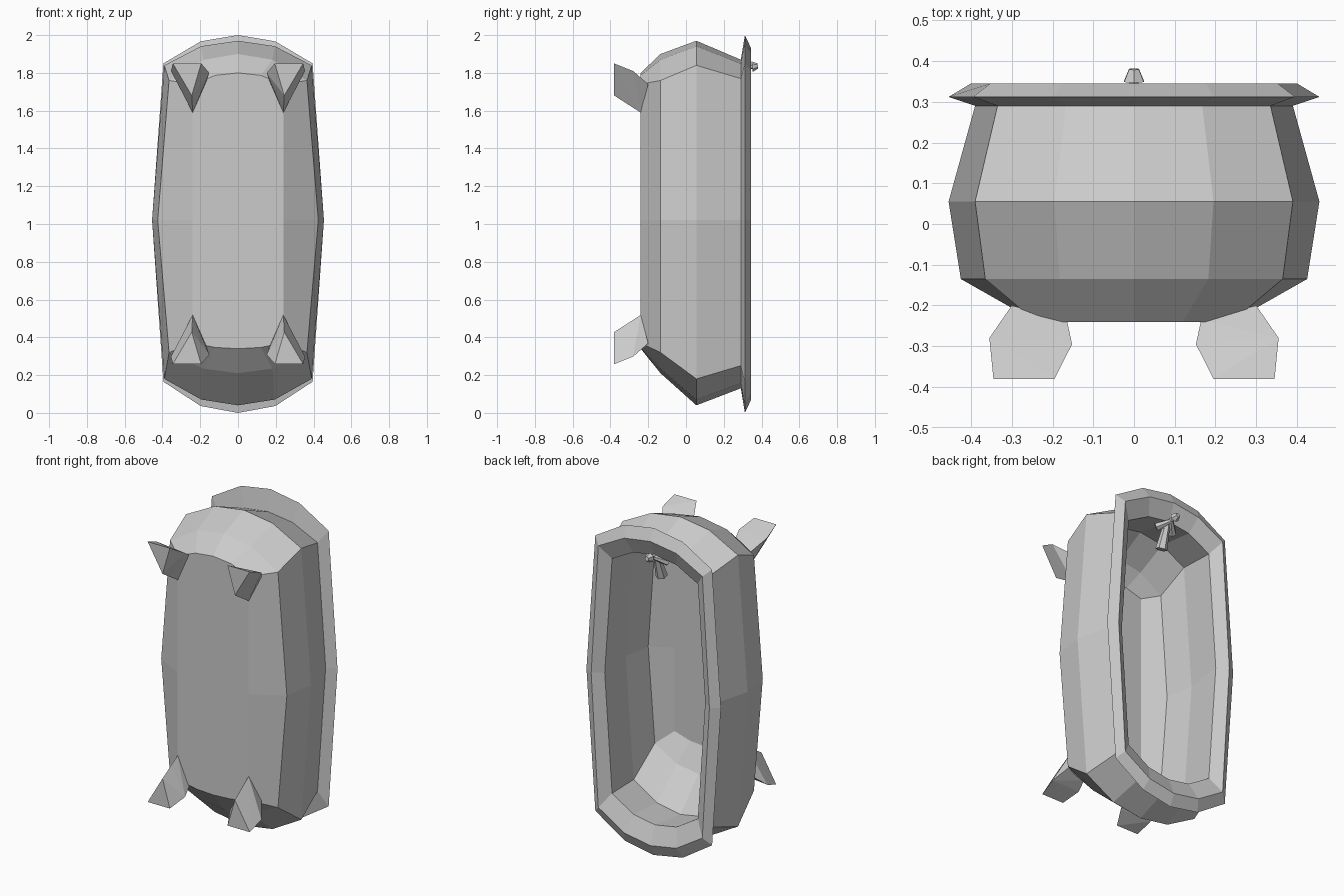
import bpy, bmesh
from mathutils import Vector

if "Cube" in bpy.data.objects:
    bpy.data.objects.remove(bpy.data.objects["Cube"])


def finish(name, bm):
    bmesh.ops.recalc_face_normals(bm, faces=bm.faces)
    me = bpy.data.meshes.new(name)
    bm.to_mesh(me)
    bm.free()
    ob = bpy.data.objects.new(name, me)
    bpy.context.collection.objects.link(ob)
    return ob


def outline(y, mid, corner, top, ctop, cbot, bot):
    # twelve-sided tub outline in the xz plane
    s = corner * 0.5
    half = [(s, top - 0.22 * (top - ctop)), (corner, ctop), (mid, 1.02),
            (corner, cbot), (s, bot + 0.22 * (cbot - bot))]
    pts = [(0, top)] + half + [(0, bot)] + [(-x, z) for x, z in reversed(half)]
    return [Vector((x, y, z)) for x, z in pts]


def loft(name, loops):
    bm = bmesh.new()
    rings = [[bm.verts.new(p) for p in lp] for lp in loops]
    n = len(rings[0])
    for a, b in zip(rings, rings[1:]):
        for i in range(n):
            j = (i + 1) % n
            bm.faces.new((a[i], a[j], b[j], b[i]))
    bm.faces.new(rings[0])
    bm.faces.new(rings[-1])
    return finish(name, bm)


def hull(name, pts):
    bm = bmesh.new()
    for p in pts:
        bm.verts.new(p)
    res = bmesh.ops.convex_hull(bm, input=bm.verts)
    loose = [g for g in res["geom_interior"] if isinstance(g, bmesh.types.BMVert)]
    bmesh.ops.delete(bm, geom=loose, context="VERTS")
    return finish(name, bm)


def rod(name, a, b, r1, r2, sides=6):
    a, b = Vector(a), Vector(b)
    bm = bmesh.new()
    bmesh.ops.create_cone(bm, cap_ends=True, segments=sides, radius1=r1,
                          radius2=r2, depth=(b - a).length)
    q = (b - a).to_track_quat("Z", "Y")
    for v in bm.verts:
        v.co = q @ v.co + (a + b) / 2
    return finish(name, bm)


# tub: outside from floor to rim, then back down the inside
sections = [
    (-0.24, 0.24, 0.24, 1.80, 1.74, 0.37, 0.34),
    (-0.135, 0.425, 0.365, 1.90, 1.76, 0.32, 0.21),
    (0.055, 0.455, 0.39, 1.97, 1.84, 0.18, 0.04),
    (0.29, 0.39, 0.335, 1.87, 1.77, 0.25, 0.13),
    (0.312, 0.455, 0.395, 2.00, 1.85, 0.165, 0.00),
    (0.345, 0.40, 0.352, 1.93, 1.81, 0.21, 0.07),
    (0.30, 0.34, 0.29, 1.83, 1.73, 0.295, 0.18),
    (0.055, 0.37, 0.315, 1.87, 1.76, 0.28, 0.15),
    (-0.12, 0.34, 0.295, 1.77, 1.65, 0.44, 0.33),
    (-0.19, 0.21, 0.21, 1.67, 1.63, 0.51, 0.47),
]
loft("tub", [outline(*s) for s in sections])

# four flared feet, mirrored across both axes
foot = [(0.195, -0.38, 1.85), (0.345, -0.38, 1.85), (0.245, -0.38, 1.68),
        (0.152, -0.295, 1.80), (0.355, -0.28, 1.81), (0.24, -0.30, 1.63),
        (0.165, -0.235, 1.76), (0.30, -0.20, 1.74), (0.24, -0.24, 1.59)]
for sx, side in ((1, "right"), (-1, "left")):
    for up, end in ((True, "upper"), (False, "lower")):
        hull(f"{end}_{side}_foot",
             [(sx * x, y, z if up else 2.108 - z) for x, y, z in foot])

# tap: body, spout, knob and two handles
rod("tap_body", (0, 0.27, 1.85), (0, 0.27, 1.79), 0.035, 0.025)
rod("tap_spout", (0, 0.28, 1.81), (0, 0.235, 1.68), 0.02, 0.034)
rod("tap_stem", (0, 0.27, 1.82), (0, 0.36, 1.835), 0.015, 0.012)
rod("tap_knob", (0, 0.35, 1.833), (0, 0.38, 1.837), 0.028, 0.014)
for sx, side in ((1, "right"), (-1, "left")):
    rod(f"tap_handle_{side}", (0, 0.32, 1.825), (sx * 0.06, 0.26, 1.79), 0.012, 0.024)
